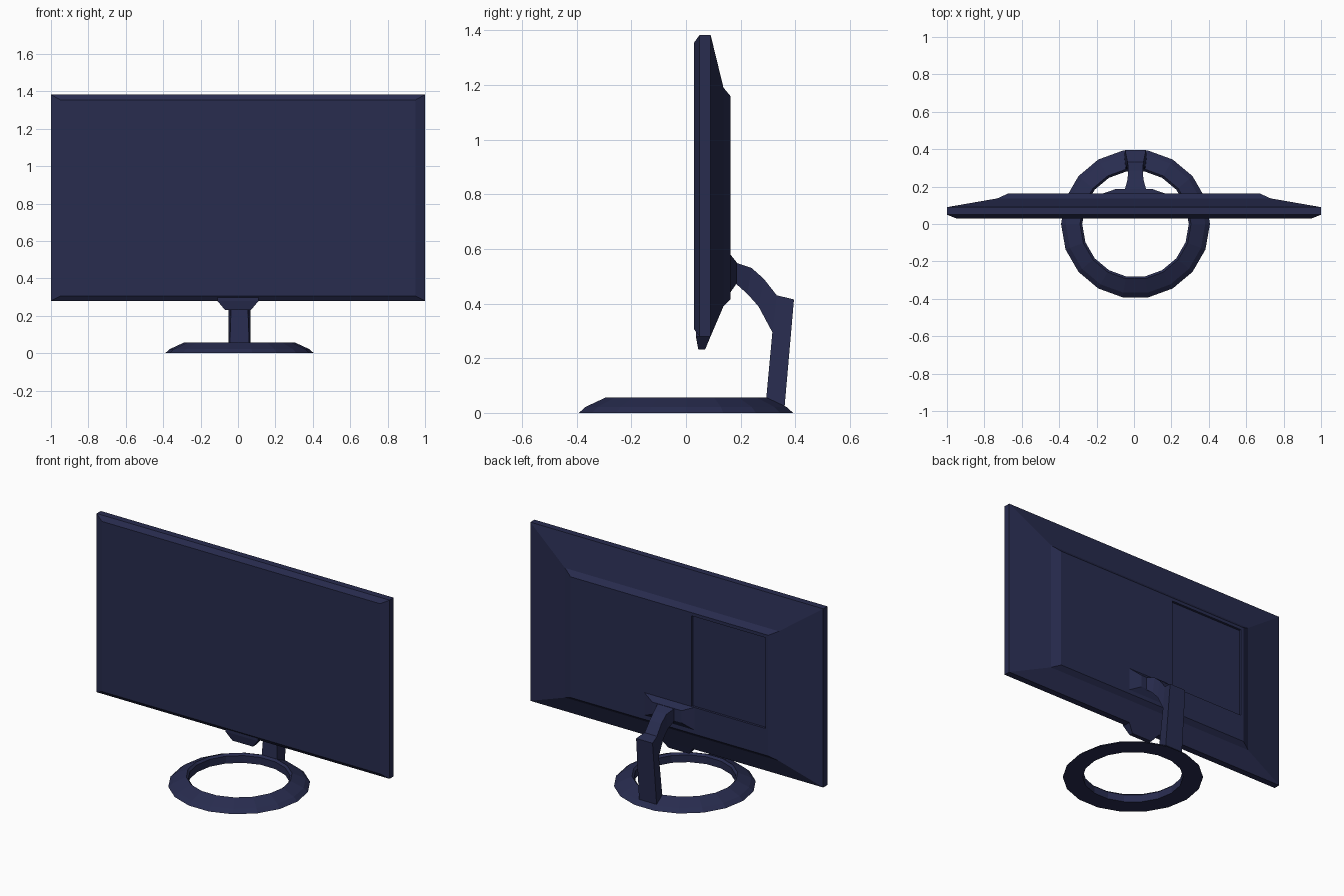
import bpy, bmesh
from math import cos, sin, tau

if "Cube" in bpy.data.objects:
    bpy.data.objects.remove(bpy.data.objects["Cube"])

navy = bpy.data.materials.new("dark_navy")
navy.diffuse_color = (0.021, 0.025, 0.078, 1)
navy.use_nodes = True
navy.node_tree.nodes["Principled BSDF"].inputs["Base Color"].default_value = navy.diffuse_color


def loft(name, rings, cap=True, wrap=False):
    """Bridge equal-length point rings into one flat-shaded object."""
    bm = bmesh.new()
    loops = [[bm.verts.new(p) for p in ring] for ring in rings]
    n = len(loops[0])
    pairs = list(zip(loops, loops[1:]))
    if wrap:
        pairs.append((loops[-1], loops[0]))
    for a, b in pairs:
        for i in range(n):
            j = (i + 1) % n
            bm.faces.new((a[i], a[j], b[j], b[i]))
    if cap and not wrap:
        bm.faces.new(loops[0][::-1])
        bm.faces.new(loops[-1])
    bmesh.ops.recalc_face_normals(bm, faces=bm.faces)
    mesh = bpy.data.meshes.new(name)
    bm.to_mesh(mesh)
    bm.free()
    mesh.materials.append(navy)
    ob = bpy.data.objects.new(name, mesh)
    bpy.context.collection.objects.link(ob)
    return ob


def rect(hw, z0, z1, y):
    return [(-hw, y, z0), (hw, y, z0), (hw, y, z1), (-hw, y, z1)]


# Screen housing: bevelled front, rim, sloped back, raised rear plate
housing = loft("screen_housing", [
    rect(0.95, 0.305, 1.355, 0.03),
    rect(1.00, 0.28, 1.383, 0.05),
    rect(1.00, 0.28, 1.383, 0.09),
    rect(0.73, 0.39, 1.19, 0.137),
    rect(0.675, 0.415, 1.16, 0.162),
])

# Shallow recess in the rear plate
bpy.ops.mesh.primitive_cube_add(size=1, location=(-0.403, 0.198, 0.86))
cutter = bpy.context.object
cutter.name = "recess_cutter"
cutter.scale = (0.505, 0.1, 0.56)
cutter.hide_render = True
cutter.display_type = 'WIRE'
cut = housing.modifiers.new("rear_recess", 'BOOLEAN')
cut.operation = 'DIFFERENCE'
cut.solver = 'EXACT'
cut.object = cutter

# Tab under the front edge
loft("bottom_tab", [
    [(-0.07, 0.045, 0.232), (0.07, 0.045, 0.232), (0.07, 0.07, 0.232), (-0.07, 0.07, 0.232)],
    [(-0.11, 0.036, 0.28), (0.11, 0.036, 0.28), (0.11, 0.09, 0.28), (-0.11, 0.09, 0.28)],
    [(-0.11, 0.036, 0.30), (0.11, 0.036, 0.30), (0.11, 0.09, 0.30), (-0.11, 0.09, 0.30)],
])

# Mounting bracket on the rear plate
loft("mount_bracket", [
    rect(0.17, 0.44, 0.58, 0.155),
    rect(0.17, 0.44, 0.58, 0.162),
    rect(0.10, 0.475, 0.55, 0.186),
])

# Curved arm: (upper y, z), (lower y, z), half width
CX = 0.008
stations = [
    ((0.180, 0.550), (0.180, 0.475), 0.058),
    ((0.240, 0.530), (0.225, 0.435), 0.042),
    ((0.285, 0.490), (0.265, 0.390), 0.040),
    ((0.332, 0.430), (0.316, 0.295), 0.042),
]
loft("curved_arm", [
    [(CX - w, *up), (CX + w, *up), (CX + w, *lo), (CX - w, *lo)]
    for up, lo, w in stations
])

# Upright post: side profile points with half widths, wider at the back and foot
post = [(0.332, 0.430, 0.043), (0.395, 0.415, 0.056), (0.360, 0.015, 0.060),
        (0.290, 0.015, 0.053), (0.316, 0.295, 0.043)]
loft("upright_post", [[(CX + s * w, y, z) for y, z, w in post] for s in (-1, 1)])

# Ring base: 18-sided, cross-section of (radius, z)
section = [(0.285, 0), (0.398, 0), (0.373, 0.022), (0.297, 0.057), (0.285, 0.045)]
loft("ring_base", [
    [(CX + r * cos(a * tau / 18), r * sin(a * tau / 18), z) for r, z in section]
    for a in range(18)
], wrap=True)
